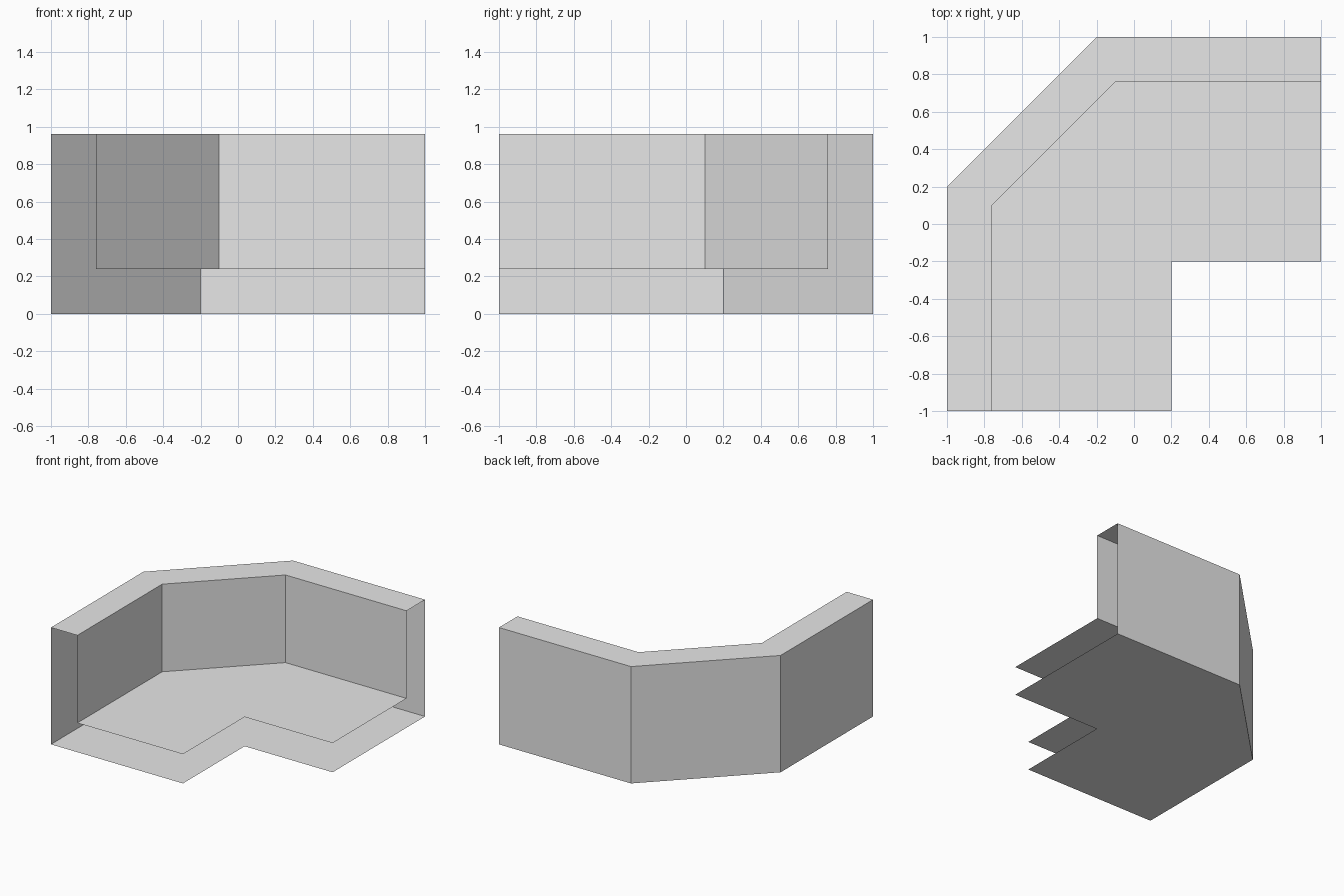
import bpy
import bmesh
import math

cube = bpy.data.objects.get("Cube")
if cube:
    bpy.data.objects.remove(cube, do_unlink=True)

THICK = 0.24      # backrest depth
SEAT_Z = 0.24
TOP_Z = 0.96

grey = bpy.data.materials.new("light_grey")
grey.use_nodes = True
colour = (0.8, 0.8, 0.8, 1)
grey.diffuse_color = colour
grey.node_tree.nodes["Principled BSDF"].inputs["Base Color"].default_value = colour


def make_object(name, bm):
    mesh = bpy.data.meshes.new(name)
    bm.to_mesh(mesh)
    bm.free()
    mesh.materials.append(grey)
    obj = bpy.data.objects.new(name, mesh)
    bpy.context.collection.objects.link(obj)
    return obj


def back_path(inset):
    """Back outline with a chamfered corner, moved inwards by inset."""
    corner = -0.2 + inset * math.tan(math.radians(22.5))
    wall = 1 - inset
    return [(1, wall), (corner, wall), (-wall, -corner), (-wall, -1)]


def panel(name, inset, z, up):
    """Flat L-shaped sheet bounded by the back path and the front notch."""
    bm = bmesh.new()
    outline = back_path(inset) + [(0.2, -1), (0.2, -0.2), (1, -0.2)]
    face = bm.faces.new([bm.verts.new((x, y, z)) for x, y in outline])
    face.normal_update()
    if (face.normal.z > 0) != up:
        face.normal_flip()
    return make_object(name, bm)


# Base and seat sheets, open along the front
panel("base_panel", 0, 0, False)
panel("seat", THICK, SEAT_Z, True)

# Backrest shell: profile swept round the chamfered corner, open at both ends
profile = [(THICK, SEAT_Z), (THICK, TOP_Z), (0, TOP_Z), (0, 0)]
bm = bmesh.new()
rows = [[bm.verts.new((x, y, z)) for x, y in back_path(inset)]
        for inset, z in profile]
for lower, upper in zip(rows, rows[1:]):
    for i in range(len(lower) - 1):
        bm.faces.new((lower[i], upper[i], upper[i + 1], lower[i + 1]))
bm.normal_update()
# Turn the shell so that its top strip faces up
if sum(f.normal.z for f in bm.faces) < 0:
    bmesh.ops.reverse_faces(bm, faces=bm.faces[:])
make_object("backrest", bm)
